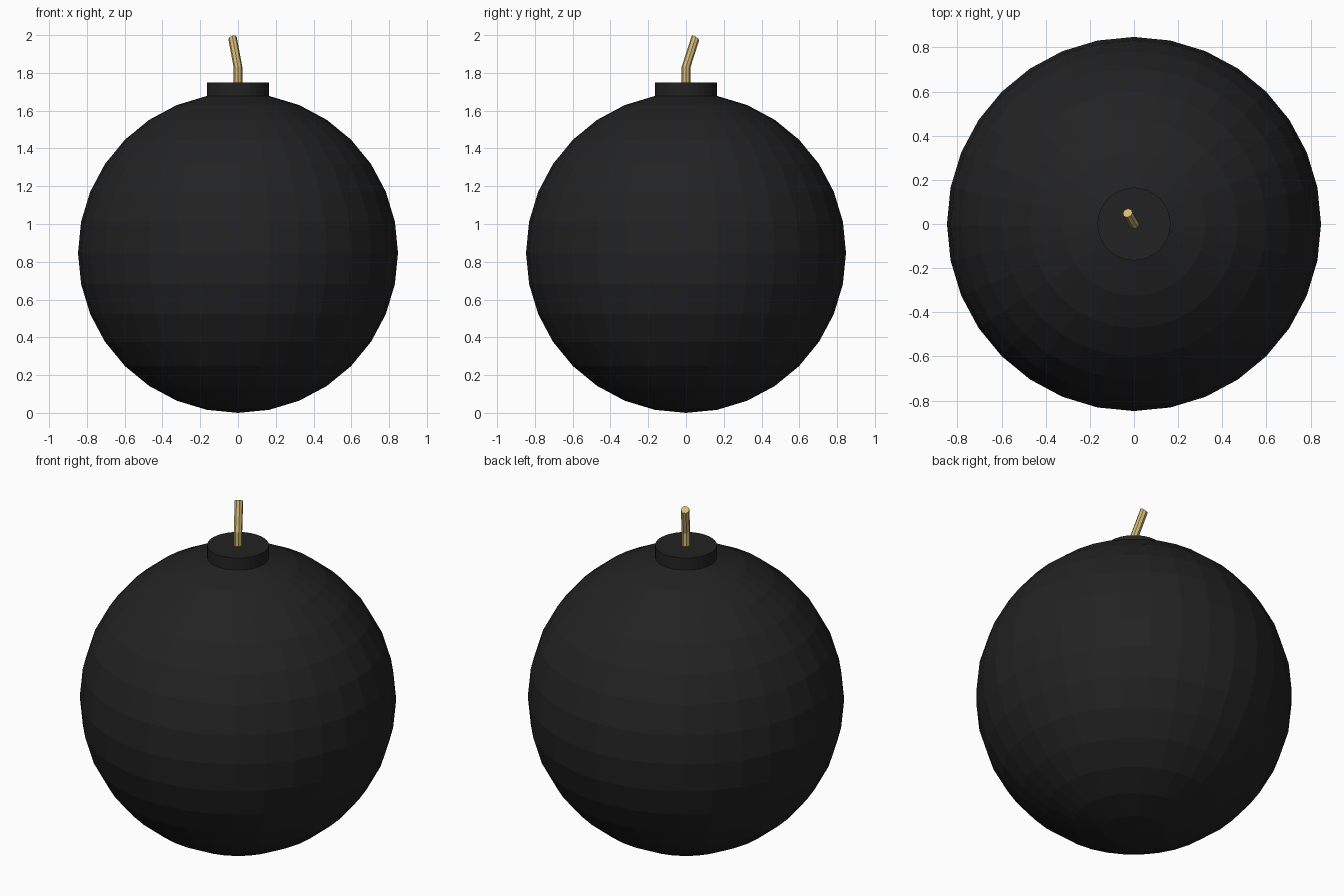
import bpy, bmesh, math
from mathutils import Vector, Matrix

if "Cube" in bpy.data.objects:
    bpy.data.objects.remove(bpy.data.objects["Cube"])

R = 0.847  # ball radius


def material(name, rgb):
    m = bpy.data.materials.new(name)
    m.diffuse_color = (*rgb, 1)
    m.use_nodes = True
    m.node_tree.nodes["Principled BSDF"].inputs["Base Color"].default_value = m.diffuse_color
    return m


def finish(bm, name, mat):
    bmesh.ops.recalc_face_normals(bm, faces=bm.faces)
    me = bpy.data.meshes.new(name)
    bm.to_mesh(me)
    bm.free()
    me.materials.append(mat)
    ob = bpy.data.objects.new(name, me)
    bpy.context.collection.objects.link(ob)
    return ob


black = material("matte_black", (0.016, 0.016, 0.016))
tan = material("fuse_tan", (0.68, 0.50, 0.19))

# Round body with its top ring pulled up into a short neck
bm = bmesh.new()
bmesh.ops.create_uvsphere(bm, u_segments=32, v_segments=16, radius=R,
                          matrix=Matrix.Translation((0, 0, R)))
pole = max(bm.verts, key=lambda v: v.co.z)
bmesh.ops.delete(bm, geom=[pole], context='VERTS')
rim = [e for e in bm.edges if e.is_boundary]
out = bmesh.ops.extrude_edge_only(bm, edges=rim)["geom"]
for v in out:
    if isinstance(v, bmesh.types.BMVert):
        v.co.z = 1.75
bmesh.ops.holes_fill(bm, edges=[e for e in bm.edges if e.is_boundary], sides=0)
finish(bm, "body", black)

# Bent fuse: rings of 8 sides, each tilted about the bend axis
bm = bmesh.new()
axis = Vector((-0.87, -0.5, 0))
rings = []
for centre, tilt in (((0, 0, 1.74), 0), ((0, 0, 1.83), 8), ((-0.029, 0.05, 1.985), 35)):
    rot = Matrix.Rotation(math.radians(tilt), 3, axis)
    rings.append([bm.verts.new(Vector(centre) + rot @ Vector(
        (0.023 * math.cos(a), 0.023 * math.sin(a), 0)))
        for a in [math.tau * i / 8 for i in range(8)]])
for lo, hi in zip(rings, rings[1:]):
    for i in range(8):
        j = (i + 1) % 8
        bm.faces.new((lo[i], lo[j], hi[j], hi[i]))
bm.faces.new(rings[0][::-1])
bm.faces.new(rings[-1])
finish(bm, "fuse", tan)
